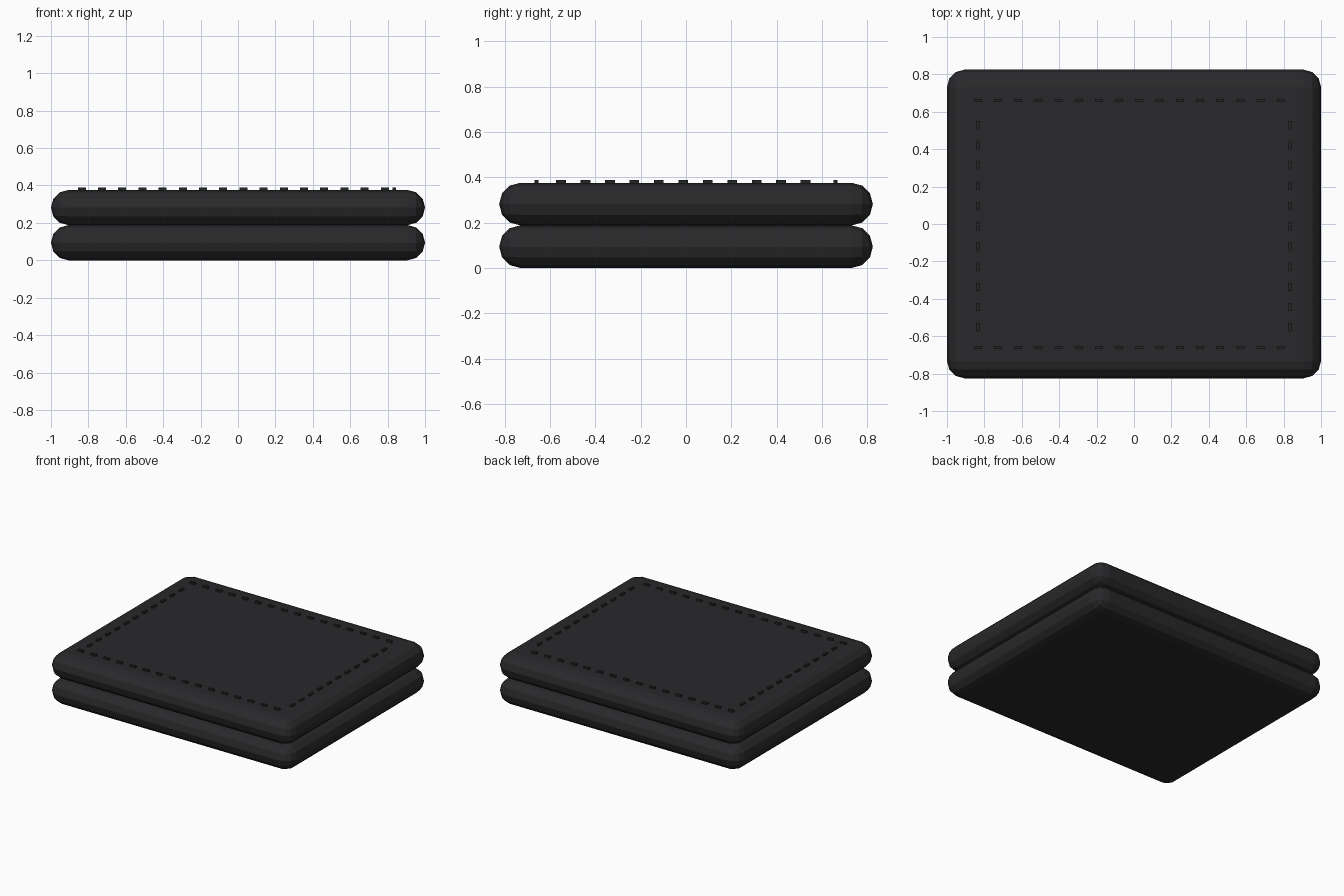
import bpy, bmesh
from mathutils import Matrix

if "Cube" in bpy.data.objects:
    bpy.data.objects.remove(bpy.data.objects["Cube"])

HX, HY, PAD_H = 1.0, 0.825, 0.188      # half sizes and pad thickness
SX, SY, STEP = 0.835, 0.66, 0.108      # seam line and stitch spacing


def material(name, rgb):
    m = bpy.data.materials.new(name)
    m.diffuse_color = (*rgb, 1)
    m.use_nodes = True
    m.node_tree.nodes["Principled BSDF"].inputs["Base Color"].default_value = m.diffuse_color
    return m


def add_object(name, bm, mat):
    mesh = bpy.data.meshes.new(name)
    bm.to_mesh(mesh)
    bm.free()
    mesh.materials.append(mat)
    ob = bpy.data.objects.new(name, mesh)
    bpy.context.collection.objects.link(ob)
    return ob


def add_box(bm, centre, size):
    bmesh.ops.create_cube(bm, size=1, matrix=Matrix.Translation(centre)
                          @ Matrix.Diagonal((*size, 1)))


leather = material("dark_leather", (0.022, 0.022, 0.024))
thread = material("dark_thread", (0.018, 0.018, 0.019))

# Two stacked rounded pads
for i, name in enumerate(("lower_pad", "upper_pad")):
    bm = bmesh.new()
    add_box(bm, (0, 0, PAD_H * (i + 0.5)), (2 * HX, 2 * HY, PAD_H))
    pad = add_object(name, bm, leather)
    bevel = pad.modifiers.new("rounding", "BEVEL")
    bevel.width = PAD_H / 2 - 0.0005
    bevel.segments = 3

# Raised stitches along the front, back and both sides
bm = bmesh.new()
z, length, width, height = 2 * PAD_H + 0.001, 0.043, 0.017, 0.024
for side in (-1, 1):
    for i in range(16):
        add_box(bm, (-SX + i * STEP, side * SY, z), (length, width, height))
    for i in range(1, 12):
        add_box(bm, (side * SX, -SY + i * STEP, z), (width, length, height))
add_object("stitching", bm, thread)
